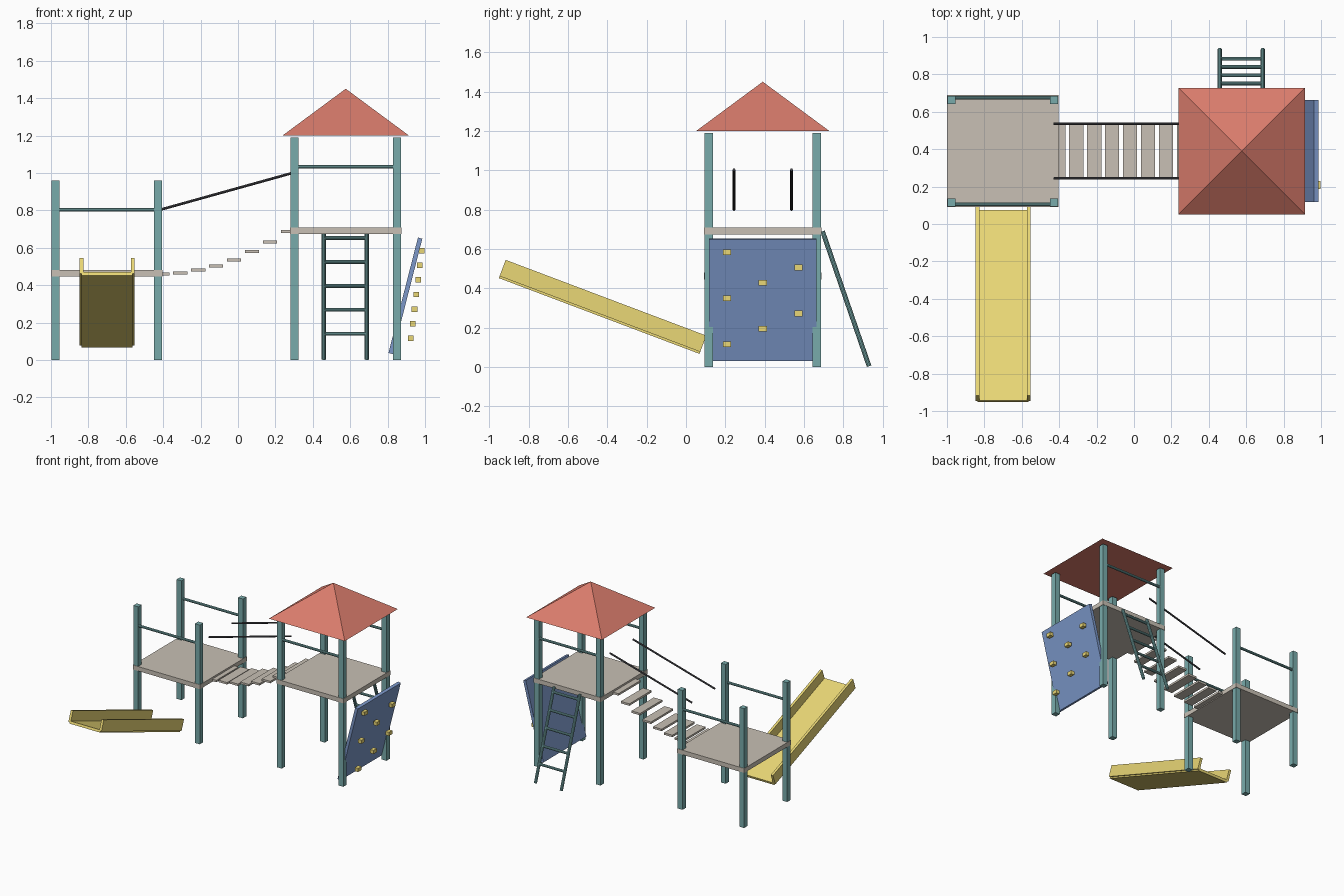
import bpy
from math import atan2, pi, sqrt
from mathutils import Vector

if "Cube" in bpy.data.objects:
    bpy.data.objects.remove(bpy.data.objects["Cube"])


def material(name, rgb):
    m = bpy.data.materials.new(name)
    m.diffuse_color = (*rgb, 1)
    m.use_nodes = True
    m.node_tree.nodes["Principled BSDF"].inputs["Base Color"].default_value = m.diffuse_color
    return m


TEAL = material("teal", (0.19, 0.41, 0.41))
DECK = material("deck", (0.58, 0.53, 0.46))
RED = material("red", (0.70, 0.20, 0.15))
YELLOW = material("yellow", (0.82, 0.68, 0.18))
BLUE = material("blue", (0.20, 0.31, 0.58))
DARK = material("dark", (0.07, 0.07, 0.08))


def box(name, loc, size, mat, rot=(0, 0, 0)):
    bpy.ops.mesh.primitive_cube_add(size=1, location=loc, rotation=rot)
    ob = bpy.context.object
    ob.name = name
    ob.scale = size
    ob.data.materials.append(mat)
    return ob


def rod(name, a, b, radius, mat, sides=10):
    a, b = Vector(a), Vector(b)
    d = b - a
    bpy.ops.mesh.primitive_cylinder_add(vertices=sides, radius=radius, depth=d.length,
                                        location=(a + b) / 2)
    ob = bpy.context.object
    ob.name = name
    ob.rotation_euler = d.to_track_quat('Z', 'Y').to_euler()
    ob.data.materials.append(mat)
    bpy.ops.object.shade_smooth_by_angle()
    return ob


CY = 0.39          # shared centre line of both towers
LX, RX = -0.702, 0.576


# Towers: deck, four posts, front and back guard rails
def tower(side, cx, post_h, deck_z, rail_z):
    box(side + "_deck", (cx, CY, deck_z), (0.597, 0.597, 0.036), DECK)
    for sy in (-1, 1):
        for sx in (-1, 1):
            box(side + "_post", (cx + sx * 0.274, CY + sy * 0.274, post_h / 2),
                (0.043, 0.043, post_h), TEAL)
        y = CY + sy * 0.284
        rod(side + "_guard_rail", (cx - 0.274, y, rail_z), (cx + 0.274, y, rail_z), 0.01, TEAL)


tower("low_tower", LX, 0.96, 0.463, 0.803)
tower("high_tower", RX, 1.19, 0.691, 1.033)

# Pyramid roof
bpy.ops.mesh.primitive_cone_add(vertices=4, radius1=0.338 * sqrt(2), radius2=0, depth=0.25,
                                location=(RX, CY, 1.325), rotation=(0, 0, pi / 4))
roof = bpy.context.object
roof.name = "roof"
roof.data.materials.append(RED)

# Sagging bridge planks and hand ropes
for i, z in enumerate((0.459, 0.466, 0.480, 0.503, 0.535, 0.579, 0.630, 0.686)):
    box("bridge_plank", (-0.405 + 0.096 * i, CY, z), (0.076, 0.282, 0.016), DECK)
for s in (-1, 1):
    y = CY + s * 0.146
    rod("bridge_rope", (-0.428, y, 0.80), (0.302, y, 1.003), 0.007, DARK, 8)

# Ladder at the back of the high tower
def ladder_y(z):
    return 0.932 - 0.345 * z


for x in (0.459, 0.689):
    rod("ladder_rail", (x, ladder_y(0.004), 0.004), (x, ladder_y(0.69), 0.69), 0.012, TEAL)
for i in range(5):
    z = 0.14 + 0.128 * i
    rod("ladder_rung", (0.459, ladder_y(z), z), (0.689, ladder_y(z), z), 0.01, TEAL)

# Tilted climbing wall with block holds
box("climbing_wall", (0.895, CY, 0.343), (0.024, 0.546, 0.637), BLUE, (0, 0.25, 0))
for i in range(7):
    box("climbing_hold", (0.924 + 0.0097 * i, CY + (i % 3 - 1) * 0.182, 0.116 + 0.078 * i),
        (0.03, 0.042, 0.029), YELLOW)

# Slide: bed and two side walls, sharing one tilt
tilt = -atan2(0.385, 1.02)
centre = Vector((-0.70, -0.422, 0.311))
normal = Vector((0, 0.353, 0.935))
box("slide_bed", centre - normal * 0.045, (0.272, 1.09, 0.02), YELLOW, (tilt, 0, 0))
for s in (-1, 1):
    box("slide_side", centre + Vector((s * 0.137, 0, 0)), (0.02, 1.09, 0.088), YELLOW, (tilt, 0, 0))
